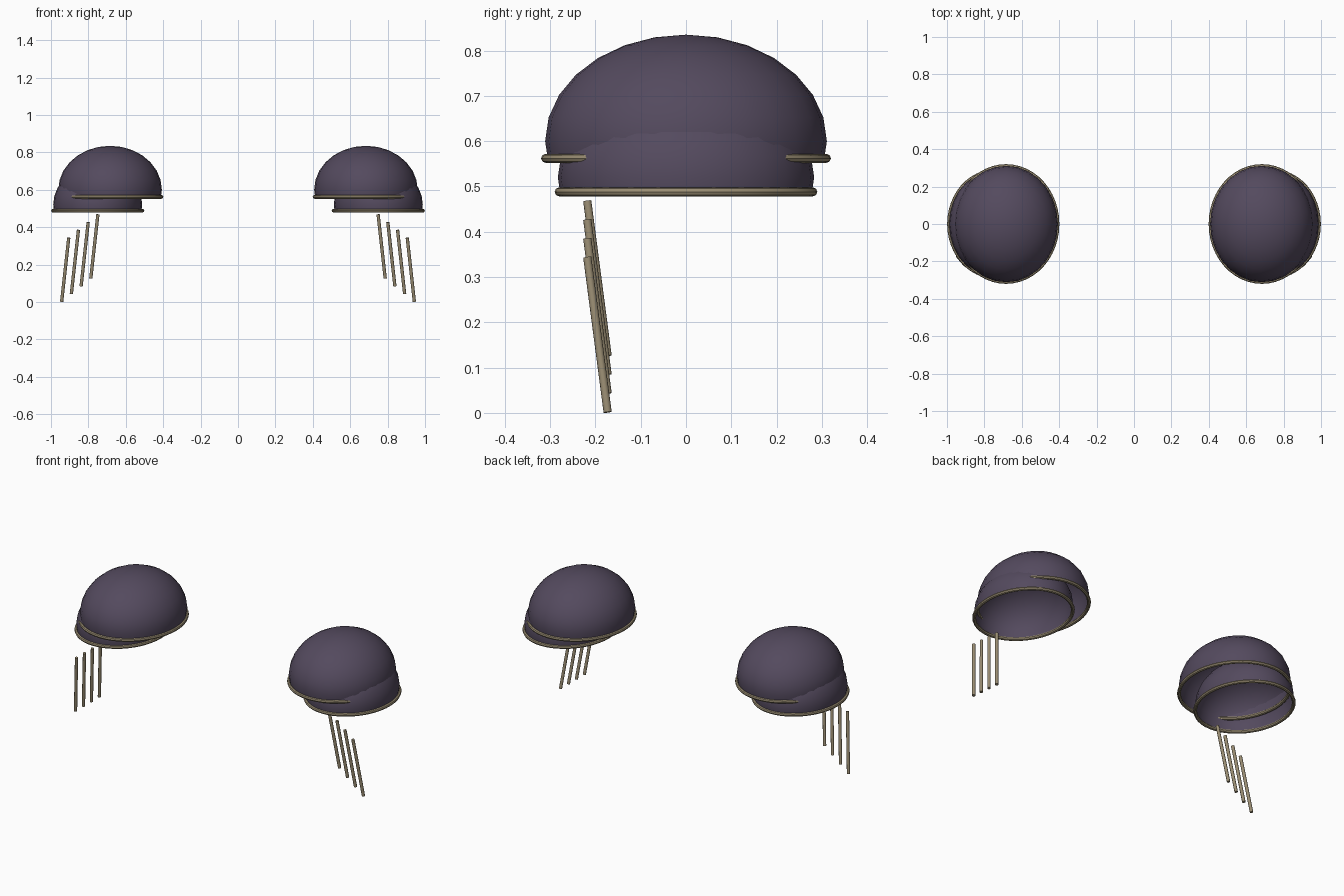
import bpy, bmesh, math
from mathutils import Vector

if "Cube" in bpy.data.objects:
    bpy.data.objects.remove(bpy.data.objects["Cube"])


def material(name, rgb):
    m = bpy.data.materials.new(name)
    m.diffuse_color = (*rgb, 1)
    m.use_nodes = True
    m.node_tree.nodes["Principled BSDF"].inputs["Base Color"].default_value = m.diffuse_color
    return m


PURPLE = material("dusky purple", (0.088, 0.068, 0.112))
TAN = material("dull tan", (0.32, 0.265, 0.17))


def finish(bm, name, mat):
    bmesh.ops.recalc_face_normals(bm, faces=bm.faces)
    me = bpy.data.meshes.new(name)
    bm.to_mesh(me)
    bm.free()
    ob = bpy.data.objects.new(name, me)
    bpy.context.collection.objects.link(ob)
    me.materials.append(mat)
    bpy.ops.object.select_all(action='DESELECT')
    ob.select_set(True)
    bpy.context.view_layer.objects.active = ob
    bpy.ops.object.shade_smooth_by_angle(angle=math.radians(40))
    return ob


def dome(name, centre, radii, rim_z):
    """Ellipsoid shell left open below rim_z."""
    bm = bmesh.new()
    bmesh.ops.create_uvsphere(bm, u_segments=28, v_segments=14, radius=1)
    for v in bm.verts:
        v.co = Vector(c + r * p for c, r, p in zip(centre, radii, v.co))
    bmesh.ops.bisect_plane(bm, geom=bm.verts[:] + bm.edges[:] + bm.faces[:],
                           plane_co=(0, 0, rim_z), plane_no=(0, 0, -1), clear_outer=True)
    ob = finish(bm, name, PURPLE)
    # Open shell: make sure normals face outwards
    if ob.data.polygons[0].normal.dot(ob.data.polygons[0].center - Vector(centre)) < 0:
        ob.data.flip_normals()


def rim(name, cx, rx, ry, z, r=0.01, seg=48, sides=8):
    """Elliptical ring with a round section."""
    bm = bmesh.new()
    rings = []
    for i in range(seg):
        a = 2 * math.pi * i / seg
        rings.append([bm.verts.new((cx + (rx + r * math.cos(b)) * math.cos(a),
                                    (ry + r * math.cos(b)) * math.sin(a),
                                    z + r * math.sin(b)))
                      for b in (2 * math.pi * k / sides for k in range(sides))])
    for i in range(seg):
        p, q = rings[i], rings[(i + 1) % seg]
        for k in range(sides):
            n = (k + 1) % sides
            bm.faces.new((p[k], q[k], q[n], p[n]))
    finish(bm, name, TAN)


def rod(name, top, bottom, r=0.009):
    """Straight cylinder between two points."""
    top, bottom = Vector(top), Vector(bottom)
    axis = top - bottom
    bm = bmesh.new()
    bmesh.ops.create_cone(bm, cap_ends=True, segments=10, radius1=r, radius2=r,
                          depth=axis.length)
    bmesh.ops.rotate(bm, verts=bm.verts, matrix=axis.to_track_quat('Z', 'Y').to_matrix())
    bmesh.ops.translate(bm, verts=bm.verts, vec=(top + bottom) / 2)
    finish(bm, name, TAN)


for s, side in ((-1, "left"), (1, "right")):
    # Large upper dome and its rim
    dome(f"upper_dome_{side}", (s * 0.684, 0, 0.60), (0.277, 0.311, 0.235), 0.56)
    rim(f"upper_rim_{side}", s * 0.684, 0.275, 0.31, 0.562)
    # Smaller lower dome, shifted outwards
    dome(f"lower_dome_{side}", (s * 0.75, 0, 0.52), (0.238, 0.283, 0.21), 0.488)
    rim(f"lower_rim_{side}", s * 0.75, 0.239, 0.28, 0.488)
    # Four hanging rods, stepping down and outwards
    for i in range(4):
        x, z = 0.749 + 0.052 * i, 0.468 - 0.0415 * i
        rod(f"hanging_rod_{side}_{i + 1}", (s * x, -0.218, z), (s * (x + 0.038), -0.173, z - 0.342))
